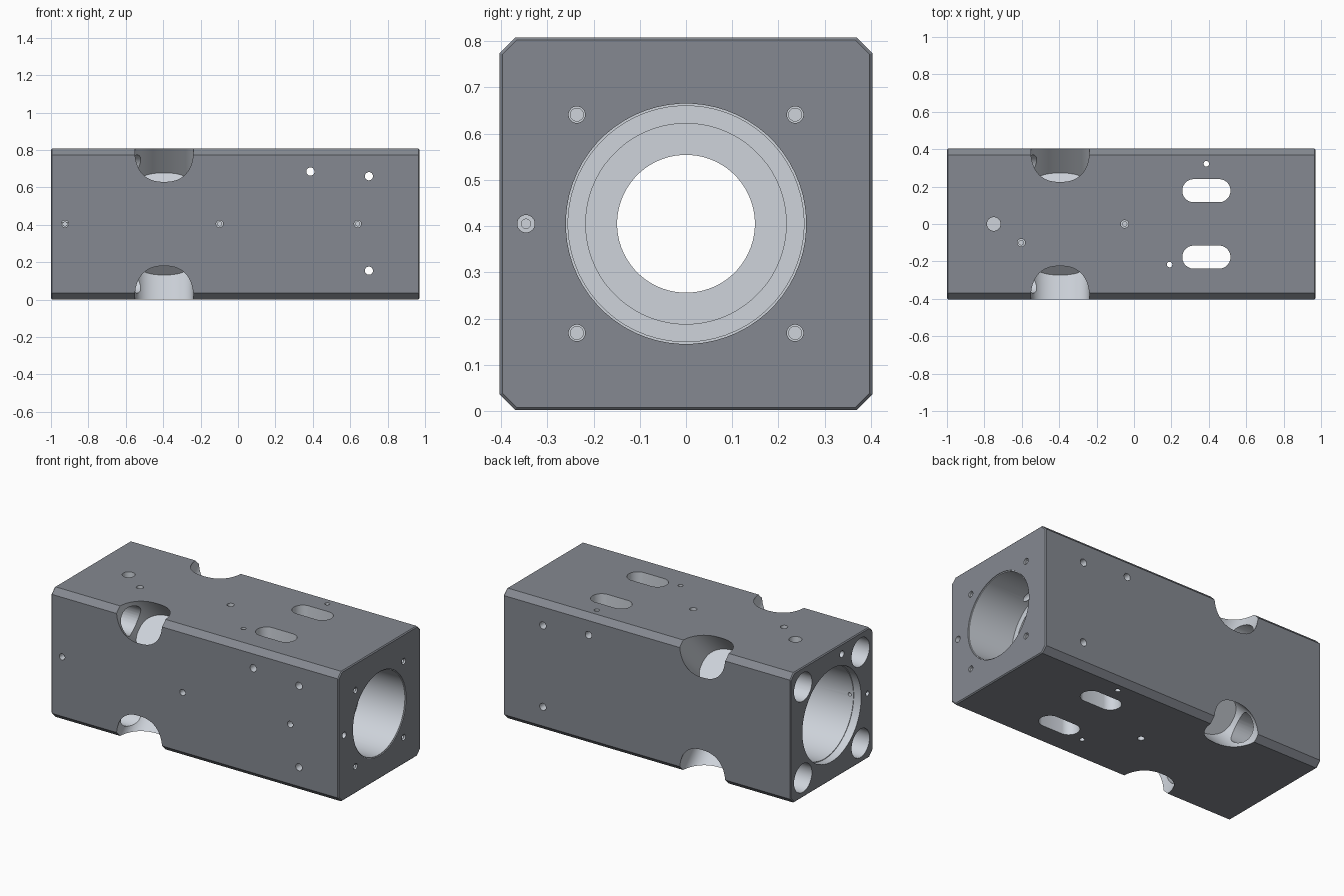
import bpy, bmesh
from math import pi, cos, sin, sqrt, copysign
from mathutils import Vector

if "Cube" in bpy.data.objects:
    bpy.data.objects.remove(bpy.data.objects["Cube"])

H = 0.403          # half of the square section
ZC = 0.405         # height of the main axis
X0, X1 = -1.0, 0.971


def material(name, rgb):
    m = bpy.data.materials.new(name)
    m.diffuse_color = (*rgb, 1)
    m.use_nodes = True
    m.node_tree.nodes["Principled BSDF"].inputs["Base Color"].default_value = m.diffuse_color
    return m


outer = material("dark_finish", (0.234, 0.25, 0.282))
inner = material("machined_finish", (0.62, 0.656, 0.71))


def prism(name, pts, start, direction, length, mat, chamfer=0):
    """Extrude a 2D profile from a start point along a direction."""
    d = Vector(direction).normalized()
    u = Vector((0, 1, 0)) if abs(d.x) > 0.9 else Vector((1, 0, 0))
    v = d.cross(u)
    bm = bmesh.new()
    s = Vector(start)
    face = bm.faces.new([bm.verts.new(s + u * a + v * b) for a, b in pts])
    ext = bmesh.ops.extrude_face_region(bm, geom=[face])
    bmesh.ops.translate(bm, vec=d * length,
                        verts=[g for g in ext["geom"] if isinstance(g, bmesh.types.BMVert)])
    bmesh.ops.recalc_face_normals(bm, faces=bm.faces)
    if chamfer:  # break the edges around both ends
        ends = [e for e in bm.edges if abs((e.verts[0].co - e.verts[1].co).dot(d)) < 1e-4]
        bmesh.ops.bevel(bm, geom=ends, offset=chamfer, segments=1, affect='EDGES')
    me = bpy.data.meshes.new(name)
    bm.to_mesh(me)
    bm.free()
    me.materials.append(mat)
    ob = bpy.data.objects.new(name, me)
    bpy.context.collection.objects.link(ob)
    return ob


def circle(r, n=20):
    return [(r * cos(2 * pi * (i + 0.5) / n), r * sin(2 * pi * (i + 0.5) / n)) for i in range(n)]


def cut(pts, start, direction, length):
    """Subtract an extruded profile from the housing block."""
    tool = prism("cutter", pts, start, direction, length, inner)
    tool.hide_render = True
    mod = block.modifiers.new("cut", 'BOOLEAN')
    mod.operation, mod.solver, mod.object = 'DIFFERENCE', 'EXACT', tool
    mod.material_mode = 'TRANSFER'
    bpy.ops.object.modifier_apply(modifier=mod.name)
    bpy.data.objects.remove(tool)


def drill(r, start, direction, length, n=20):
    cut(circle(r, n), start, direction, length)


def port(r, core, start, direction, shallow, deep):
    """Counterbored hole; start lies 0.1 outside the surface."""
    drill(r, start, direction, 0.1 + shallow)
    drill(core, start, direction, 0.1 + deep)


# Chamfered square bar
c = H - 0.034
octagon = [(H, c), (c, H), (-c, H), (-H, c), (-H, -c), (-c, -H), (c, -H), (H, -c)]
block = prism("housing_block", octagon, (X0, 0, ZC), (1, 0, 0), X1 - X0, outer, 0.006)
bpy.context.view_layer.objects.active = block
block.select_set(True)

# Stepped main bore: radius, from x, to x
for r, a, b in [(0.149, -1.1, 1.1), (0.217, 0.1, 1.1), (0.255, 0.66, 1.1), (0.26, 0.966, 1.1),
                (0.284, -1.1, -0.62), (0.288, -1.1, -0.95)]:
    drill(r, (a, 0, ZC), (1, 0, 0), b - a, 64)

# Diagonal corner pockets (rounded oval) and the bolt holes leading to them
k = 2 / 2.4
pocket = [(copysign(abs(a) ** k, a) * 0.157, copysign(abs(b) ** k, b) * 0.126)
          for a, b in circle(1, 56)]
for sy in (-1, 1):
    for sz in (-1, 1):
        far = 0.85 / sqrt(2)
        cut(pocket, (-0.395, sy * far, ZC + sz * far), (0, -sy, -sz), 0.85 - 0.26)
        drill(0.088, (-1.1, sy * 0.282, ZC + sz * 0.282), (1, 0, 0), 0.68, 32)
        # End face bolt holes
        port(0.018, 0.014, (X1 + 0.1, sy * 0.236, ZC + sz * 0.236), (-1, 0, 0), 0.01, 0.15)

# Long slots through the top and bottom walls
R, L = 0.062, 0.067
slot = [(copysign(L, x) + x, y) for x, y in circle(R, 32)]
for y in (-0.177, 0.178):
    cut(slot, (0.387, y, -0.1), (0, 0, 1), 1.1)

# Cross holes running right through front to back
for x, z in [(0.387, 0.685), (0.7, 0.66), (0.7, 0.155)]:
    drill(0.022, (x, -0.6, z), (0, 1, 0), 1.2)

# Vertical pin holes right through
for x, y in [(0.387, 0.322), (0.19, -0.217)]:
    drill(0.015, (x, y, -0.1), (0, 0, 1), 1.1)

# Front ports
for x, deep in [(-0.925, 0.2), (-0.098, 0.09), (0.64, 0.09)]:
    port(0.019, 0.011, (x, -H - 0.1, ZC), (0, 1, 0), 0.04, deep)

# Top ports and the matching bottom port
top = ZC + H + 0.1
drill(0.037, (-0.75, 0, top), (0, 0, -1), 0.18)
port(0.021, 0.012, (-0.603, -0.1, top), (0, 0, -1), 0.04, 0.08)
port(0.021, 0.012, (-0.05, 0, top), (0, 0, -1), 0.04, 0.1)
drill(0.02, (-0.05, 0, -0.1), (0, 0, 1), 0.2)

# End ports
port(0.019, 0.01, (X1 + 0.1, -0.346, ZC), (-1, 0, 0), 0.05, 0.4)
drill(0.015, (-1.1, -0.35, ZC), (1, 0, 0), 0.2)
drill(0.02, (-1.1, -0.1, 0.745), (1, 0, 0), 0.2)

bpy.ops.object.shade_smooth_by_angle(angle=0.5)
